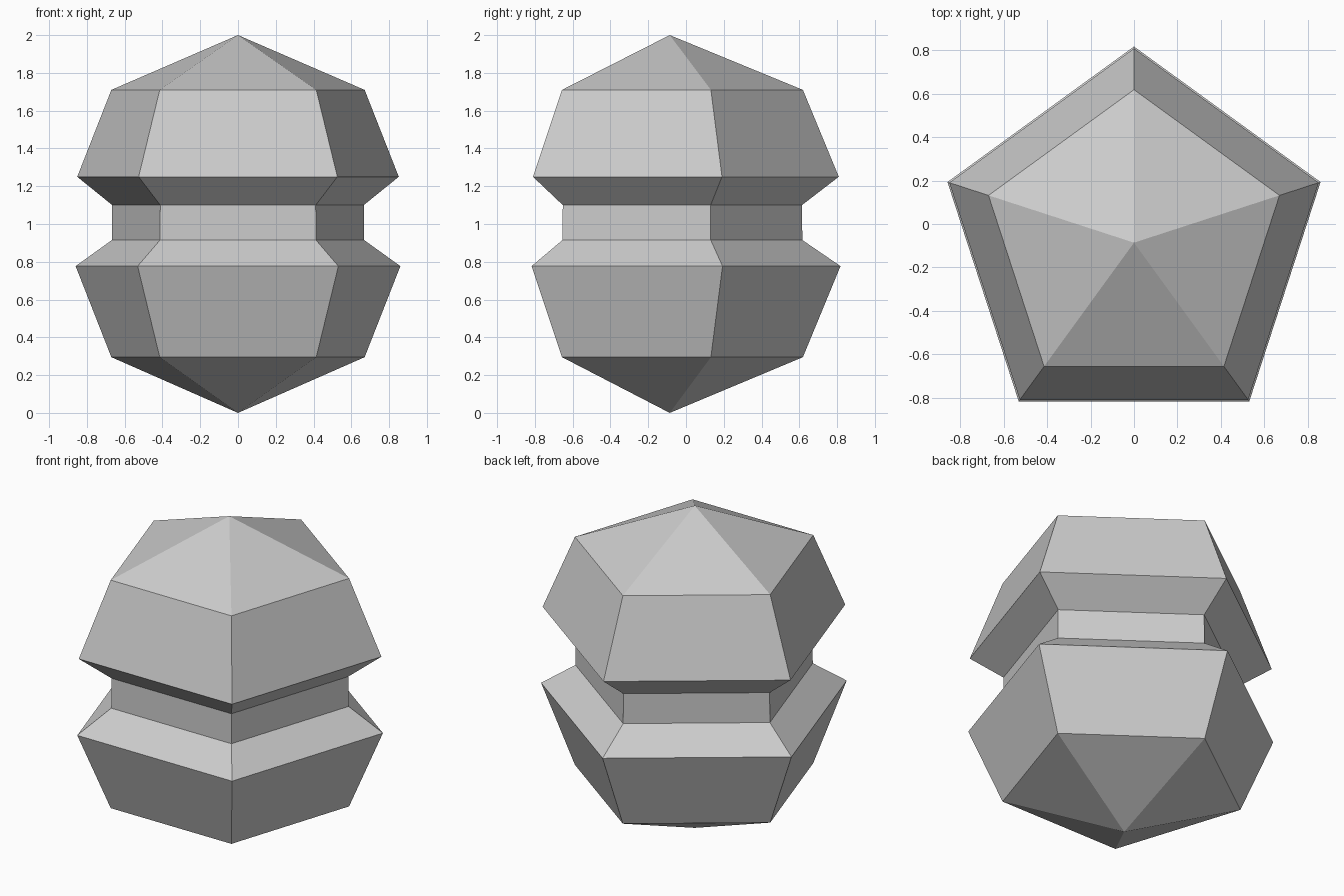
import bpy, bmesh
from math import sin, cos, pi

if "Cube" in bpy.data.objects:
    bpy.data.objects.remove(bpy.data.objects["Cube"])

SIDES = 5
CENTRE_Y = -0.086
# (radius, height) rings between the bottom and top points
PROFILE = [(0.705, 0.295), (0.904, 0.777), (0.702, 0.915),
           (0.700, 1.10), (0.895, 1.25), (0.705, 1.71)]

bm = bmesh.new()

# pentagonal rings, one corner pointing to the back
rings = []
for r, z in PROFILE:
    rings.append([bm.verts.new((r * cos(pi / 2 + 2 * pi * i / SIDES),
                                CENTRE_Y + r * sin(pi / 2 + 2 * pi * i / SIDES), z))
                  for i in range(SIDES)])

# side walls with the waist groove
for a, b in zip(rings, rings[1:]):
    for i in range(SIDES):
        j = (i + 1) % SIDES
        bm.faces.new((a[i], a[j], b[j], b[i]))

# pyramid caps at both ends
for ring, z in ((rings[0], 0.0), (rings[-1], 2.0)):
    tip = bm.verts.new((0, CENTRE_Y, z))
    for i in range(SIDES):
        bm.faces.new((ring[i], ring[(i + 1) % SIDES], tip))

bmesh.ops.recalc_face_normals(bm, faces=bm.faces[:])
mesh = bpy.data.meshes.new("grooved_gem_body")
bm.to_mesh(mesh)
bm.free()
body = bpy.data.objects.new("grooved_gem_body", mesh)
bpy.context.collection.objects.link(body)
